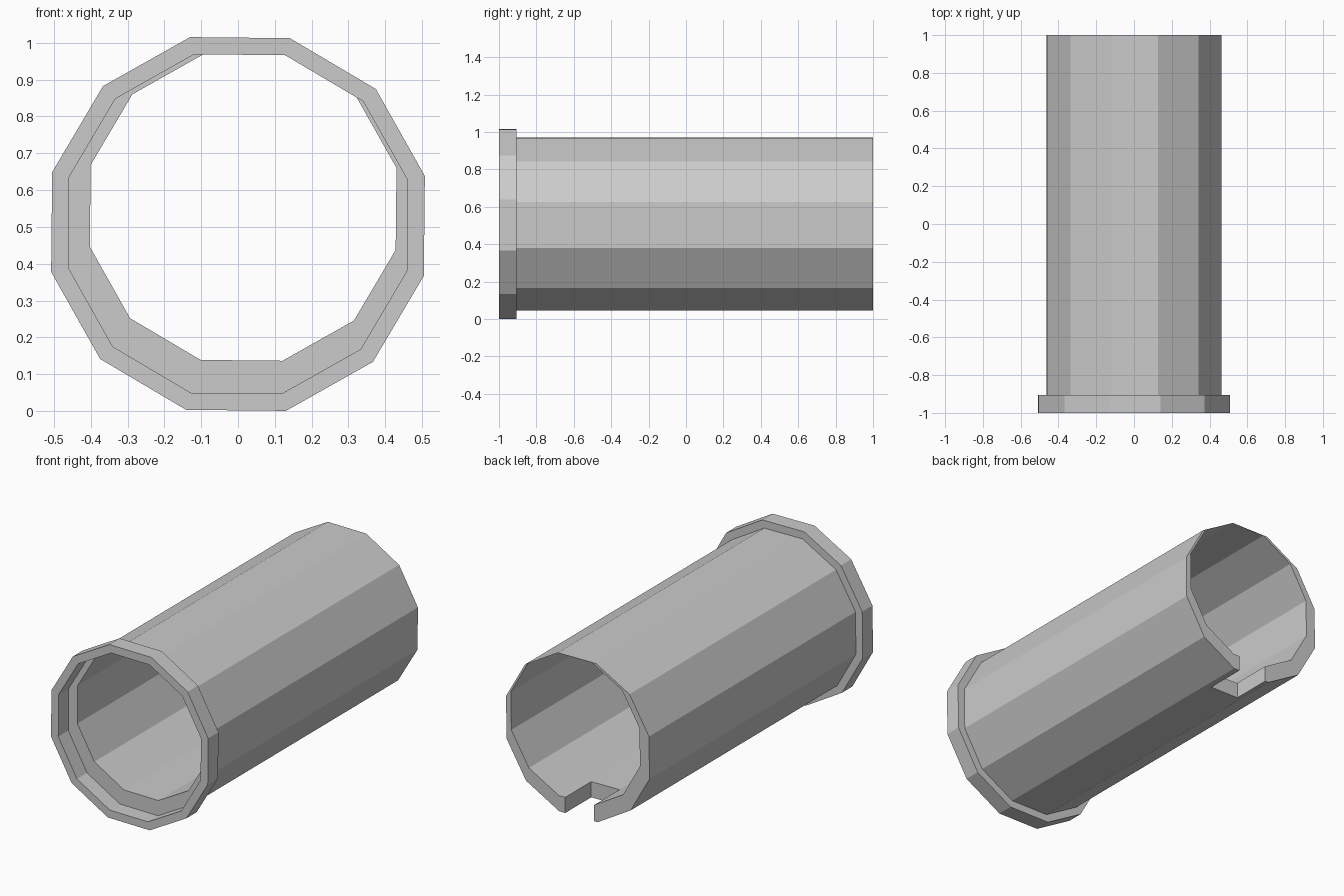
import bpy, bmesh, math

if "Cube" in bpy.data.objects:
    bpy.data.objects.remove(bpy.data.objects["Cube"])

SIDES = 12
TURN = math.radians(14.4)   # slight twist of the twelve-sided section


def ring_pts(cx, cz, r):
    return [(cx + r * math.cos(TURN + i * math.tau / SIDES),
             cz + r * math.sin(TURN + i * math.tau / SIDES)) for i in range(SIDES)]


def hollow(name, y0, y1, outer, inner):
    """Straight pipe along y between an outer and an inner (cx, cz, r) polygon."""
    bm = bmesh.new()
    loops = [[bm.verts.new((x, y, z)) for x, z in ring_pts(*sec)]
             for sec, y in ((outer, y0), (outer, y1), (inner, y1), (inner, y0))]
    for k in range(4):
        a, b = loops[k], loops[(k + 1) % 4]
        for i in range(SIDES):
            j = (i + 1) % SIDES
            bm.faces.new((a[i], a[j], b[j], b[i]))
    bmesh.ops.recalc_face_normals(bm, faces=bm.faces)
    me = bpy.data.meshes.new(name)
    bm.to_mesh(me)
    bm.free()
    ob = bpy.data.objects.new(name, me)
    bpy.context.collection.objects.link(ob)
    return ob


# Front collar, open through to the end of the barrel
hollow("collar", -1.0, -0.905, (0, 0.508, 0.524), (0, 0.508, 0.476))

# Barrel with an off-centre bore: thick below, almost no wall at the top
barrel = hollow("barrel", -0.907, 1.0, (-0.001, 0.508, 0.478), (0.014, 0.553, 0.43))

# Notch through the bottom wall at the back end
bpy.ops.mesh.primitive_cube_add(size=1, location=(-0.013, 0.93, 0.1))
cutter = bpy.context.object
cutter.name = "notch_cutter"
cutter.scale = (0.186, 0.34, 0.3)
cutter.hide_render = True

mod = barrel.modifiers.new("notch", 'BOOLEAN')
mod.operation = 'DIFFERENCE'
mod.solver = 'EXACT'
mod.object = cutter
bpy.context.view_layer.objects.active = barrel
bpy.ops.object.modifier_apply(modifier=mod.name)
bpy.data.objects.remove(cutter)
